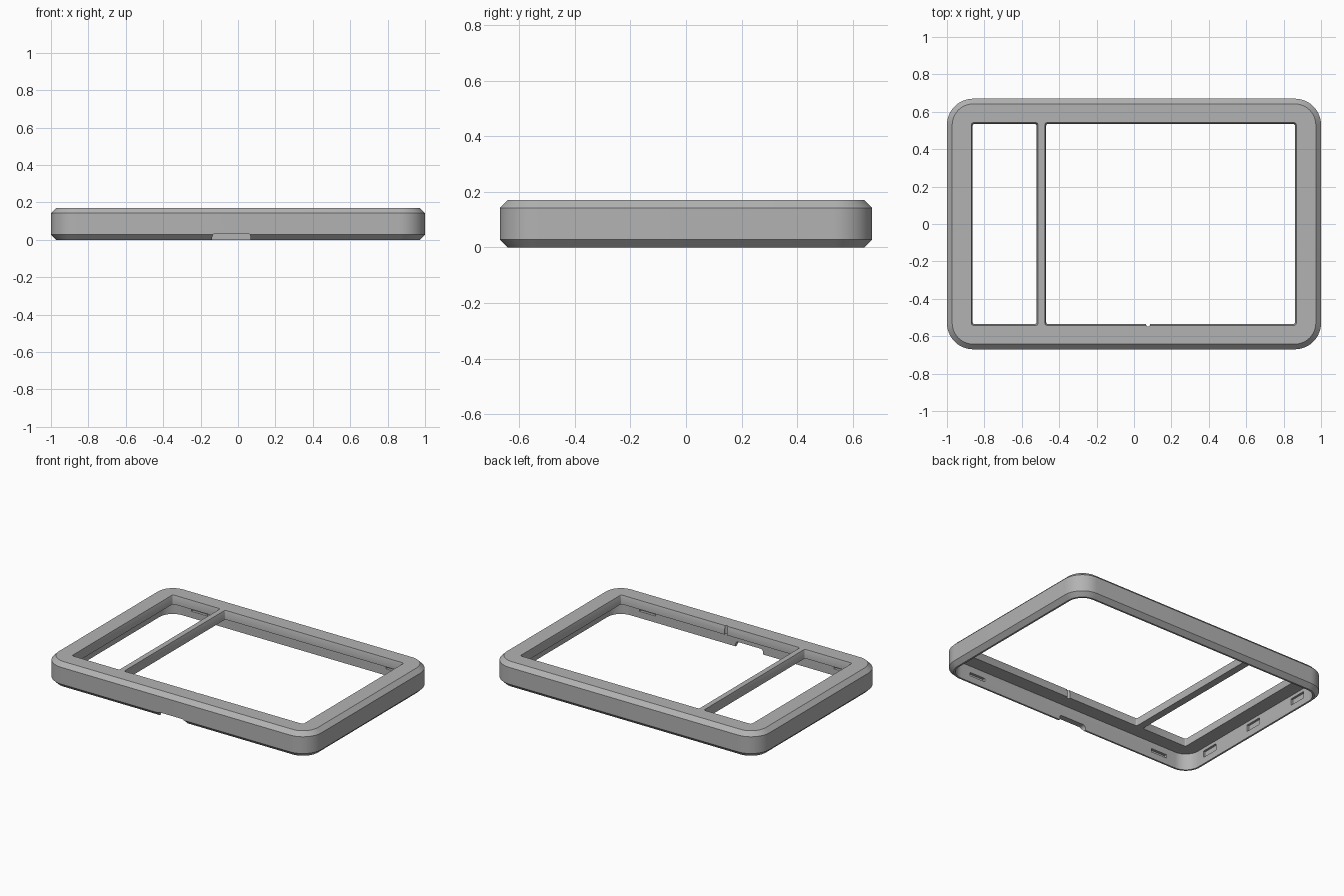
import bpy, bmesh, math

if "Cube" in bpy.data.objects:
    bpy.data.objects.remove(bpy.data.objects["Cube"])

grey = bpy.data.materials.new("mid_grey")
grey.diffuse_color = (0.45, 0.45, 0.45, 1)
grey.use_nodes = True
grey.node_tree.nodes["Principled BSDF"].inputs["Base Color"].default_value = grey.diffuse_color


def rounded_rect(hx, hy, r, z, cx=0, cy=0, n=12):
    pts = []
    for i, (sx, sy) in enumerate([(1, 1), (-1, 1), (-1, -1), (1, -1)]):
        for k in range(n + 1):
            a = math.radians(90 * i + 90 * k / n)
            pts.append((cx + sx * (hx - r) + r * math.cos(a),
                        cy + sy * (hy - r) + r * math.sin(a), z))
    return pts


def loft(name, loops):
    """Closed solid through a stack of loops with equal point counts."""
    bm = bmesh.new()
    rings = [[bm.verts.new(p) for p in loop] for loop in loops]
    n = len(rings[0])
    for a, b in zip(rings, rings[1:]):
        for i in range(n):
            j = (i + 1) % n
            bm.faces.new((a[i], a[j], b[j], b[i]))
    bm.faces.new(rings[0][::-1])
    bm.faces.new(rings[-1])
    bmesh.ops.recalc_face_normals(bm, faces=bm.faces)
    me = bpy.data.meshes.new(name)
    bm.to_mesh(me)
    bm.free()
    ob = bpy.data.objects.new(name, me)
    bpy.context.collection.objects.link(ob)
    me.materials.append(grey)
    return ob


def box(name, x0, x1, y0, y1, z0, z1):
    return loft(name, [[(x0, y0, z), (x1, y0, z), (x1, y1, z), (x0, y1, z)]
                       for z in (z0, z1)])


HX, HY, R, H = 1.0, 0.67, 0.14, 0.17
C, WALL, PLATE_Z = 0.028, 0.04, 0.112

# Shell: cavity ceiling, inner wall, bottom rim, chamfered outside, top
shell = loft("bezel_shell", [
    rounded_rect(HX - WALL, HY - WALL, R - WALL, PLATE_Z),
    rounded_rect(HX - WALL, HY - WALL, R - WALL, 0),
    rounded_rect(HX - C, HY - C, R - C, 0),
    rounded_rect(HX, HY, R, C),
    rounded_rect(HX, HY, R, H - C),
    rounded_rect(HX - C, HY - C, R - C, H)])

cutters = []

# Two windows, slightly wider at the top
for x0, x1 in ((-0.87, -0.513), (-0.477, 0.868)):
    cx, hx, hy = (x0 + x1) / 2, (x1 - x0) / 2, 0.542
    cutters.append(loft("window_cutter", [
        rounded_rect(hx - d, hy - d, 0.012, z, cx, 0, 3)
        for d, z in ((0.007, 0.09), (0.007, 0.14), (0, H), (0, 0.2))]))

# Small groove in the front edge of the large window
cutters.append(loft("groove_cutter", [
    rounded_rect(0.01, 0.012, 0.0099, z, 0.075, -0.536, 4) for z in (0.08, 0.22)]))

# Cable notch in the bottom of the front wall, with rounded top corners
profile = [(-0.138, -0.02), (0.068, -0.02)]
for cx, a0 in ((0.048, 0), (-0.118, 90)):
    for k in range(6):
        a = math.radians(a0 + 18 * k)
        profile.append((cx + 0.02 * math.cos(a), 0.014 + 0.02 * math.sin(a)))
cutters.append(loft("notch_cutter", [[(x, y, z) for x, z in profile]
                                     for y in (-0.75, -0.6)]))

# Snap slots inside the front, back and side walls
for s in (-1, 1):
    for x in (-0.73, 0.73):
        y0, y1 = sorted((s * 0.61, s * 0.648))
        cutters.append(box("slot_cutter", x - 0.06, x + 0.06, y0, y1, 0.045, 0.068))
    for y in (-0.42, 0, 0.42):
        x0, x1 = sorted((s * 0.94, s * 0.975))
        cutters.append(box("slot_cutter", x0, x1, y - 0.06, y + 0.06, 0.045, 0.09))

for c in cutters:
    m = shell.modifiers.new("cut", 'BOOLEAN')
    m.operation, m.solver, m.object = 'DIFFERENCE', 'EXACT', c
bpy.context.view_layer.update()
dg = bpy.context.evaluated_depsgraph_get()
result = bpy.data.meshes.new_from_object(shell.evaluated_get(dg))
shell.modifiers.clear()
shell.data = result
for c in cutters:
    bpy.data.objects.remove(c)

bpy.context.view_layer.objects.active = shell
shell.select_set(True)
bpy.ops.object.shade_smooth_by_angle(angle=math.radians(25))
